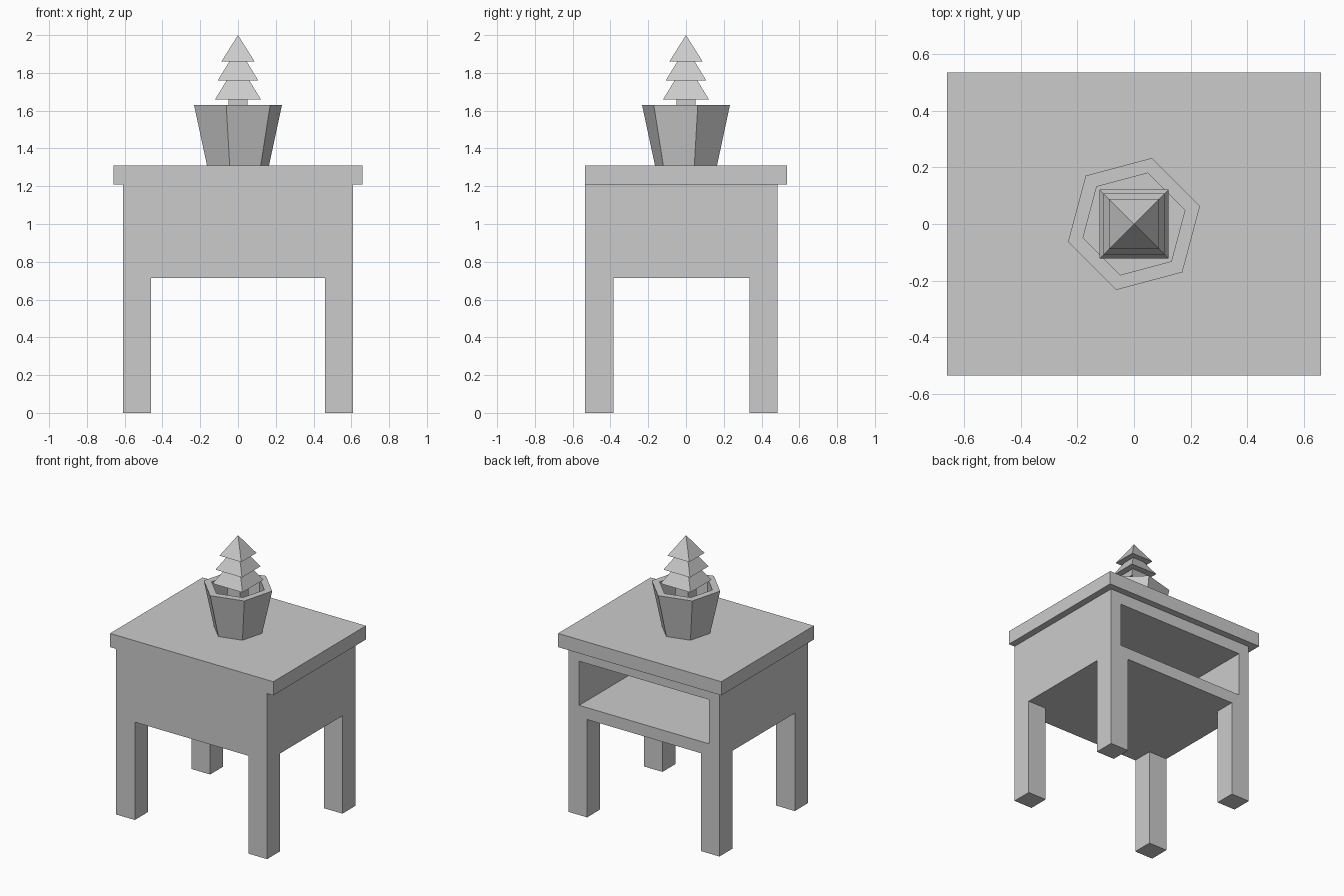
import bpy, bmesh
from math import cos, sin, pi, radians, sqrt

if "Cube" in bpy.data.objects:
    bpy.data.objects.remove(bpy.data.objects["Cube"])


def finish(name, bm):
    bmesh.ops.recalc_face_normals(bm, faces=bm.faces)
    mesh = bpy.data.meshes.new(name)
    bm.to_mesh(mesh)
    bm.free()
    obj = bpy.data.objects.new(name, mesh)
    bpy.context.collection.objects.link(obj)
    return obj


def box_bm(x0, x1, y0, y1, z0, z1):
    bm = bmesh.new()
    bmesh.ops.create_cube(bm, size=1)
    for v in bm.verts:
        v.co.x = x1 if v.co.x > 0 else x0
        v.co.y = y1 if v.co.y > 0 else y0
        v.co.z = z1 if v.co.z > 0 else z0
    return bm


def lathe(name, profile, sides, angle):
    """Stack of regular polygons given as (radius, z), capped at both ends."""
    bm = bmesh.new()
    rings = []
    for r, z in profile:
        if r == 0:
            rings.append([bm.verts.new((0, 0, z))])
        else:
            rings.append([bm.verts.new((r * cos(angle + 2 * pi * i / sides),
                                        r * sin(angle + 2 * pi * i / sides), z))
                          for i in range(sides)])
    for a, b in zip(rings, rings[1:]):
        for i in range(sides):
            j = (i + 1) % sides
            bm.faces.new((a[i], a[j], b[0]) if len(b) == 1 else (a[i], a[j], b[j], b[i]))
    for ring in (rings[0], rings[-1]):
        if len(ring) > 1:
            bm.faces.new(ring)
    return finish(name, bm)


# Table top, flush with the body at the front and overhanging elsewhere
finish("table_top", box_bm(-0.66, 0.66, -0.535, 0.535, 1.21, 1.31))

# Body with a recessed shelf opening in the back face
bm = box_bm(-0.61, 0.61, -0.535, 0.485, 0.715, 1.21)
bm.normal_update()
back = max(bm.faces, key=lambda f: f.calc_center_median().y)
bmesh.ops.inset_region(bm, faces=[back], thickness=0.122)
hole = bmesh.ops.extrude_discrete_faces(bm, faces=[back])["faces"][0]
for v in hole.verts:
    v.co.y = -0.41
finish("body", bm)

# Four square legs
for side, x in (("left", -0.61), ("right", 0.46)):
    for end, y in (("front", -0.535), ("back", 0.335)):
        finish(f"{end}_{side}_leg", box_bm(x, x + 0.15, y, y + 0.15, 0, 0.715))

# Six-sided flower pot, hollow with straight inner walls
lathe("pot", [(0.17, 1.31), (0.241, 1.63), (0.186, 1.63), (0.186, 1.45)], 6, radians(15))

# Little tree: square trunk and three pyramid tiers
finish("trunk", box_bm(-0.05, 0.05, -0.05, 0.05, 1.45, 1.66))
tiers = [(0.121, 0.06, 1.66, 1.76), (0.107, 0.046, 1.76, 1.86), (0.088, 0, 1.86, 2.0)]
for n, (low, high, z0, z1) in enumerate(tiers, 1):
    lathe(f"tree_tier_{n}", [(low * sqrt(2), z0), (high * sqrt(2), z1)], 4, radians(45))
